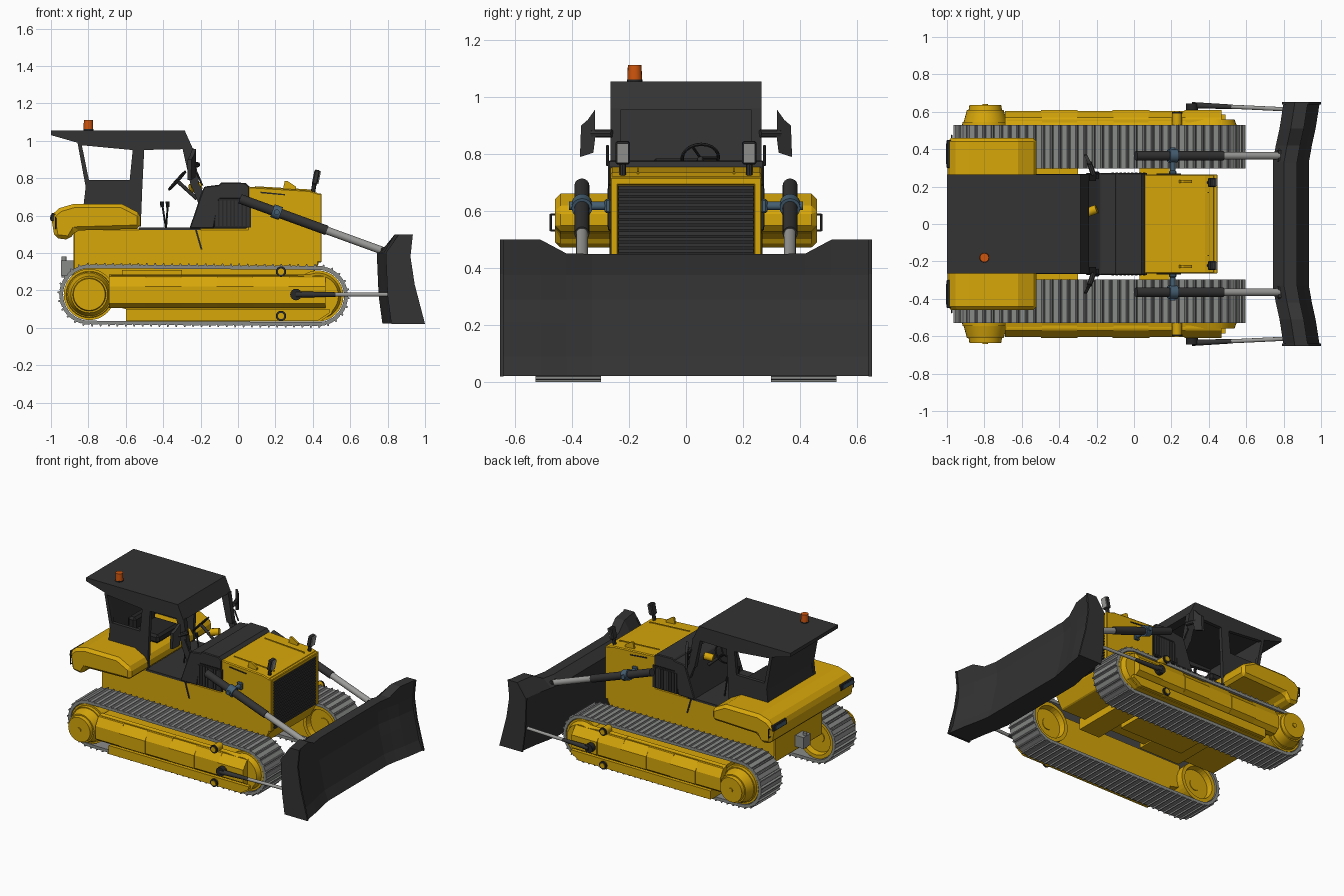
import bpy, bmesh, math
from mathutils import Vector, Matrix

def material(name, c):
    m = bpy.data.materials.new(name)
    m.diffuse_color = (*c, 1)
    return m

YELLOW = material("yellow paint", (0.68, 0.385, 0.003))
DARK = material("dark grey", (0.033, 0.033, 0.034))
BLACK = material("black", (0.02, 0.02, 0.021))
TRACK = material("track steel", (0.25, 0.26, 0.25))
ROD = material("light steel", (0.33, 0.33, 0.32))
BLUE = material("blue grey", (0.06, 0.115, 0.17))
ORANGE = material("beacon orange", (0.62, 0.09, 0.004))

def finish(name, bm, mat, bevel=0):
    bmesh.ops.recalc_face_normals(bm, faces=bm.faces)
    me = bpy.data.meshes.new(name)
    bm.to_mesh(me)
    bm.free()
    me.materials.append(mat)
    ob = bpy.data.objects.new(name, me)
    bpy.context.collection.objects.link(ob)
    if bevel:
        b = ob.modifiers.new("bevel", 'BEVEL')
        b.width, b.segments, b.limit_method = bevel, 1, 'ANGLE'
        b.angle_limit = math.radians(50)
    return ob

def loft(name, rings, mat, bevel=0, closed=False):
    """Skin a list of equal-length point rings; cap the ends unless closed."""
    bm = bmesh.new()
    vs = [[bm.verts.new(p) for p in r] for r in rings]
    n = len(rings[0])
    for k in range(len(vs) if closed else len(vs) - 1):
        a, b = vs[k], vs[(k + 1) % len(vs)]
        for i in range(n):
            j = (i + 1) % n
            bm.faces.new((a[i], a[j], b[j], b[i]))
    if not closed:
        bm.faces.new(vs[0])
        bm.faces.new(vs[-1])
    return finish(name, bm, mat, bevel)

def prism(name, pts, y0, y1, mat, bevel=0):
    """Extrude an (x, z) outline along y."""
    return loft(name, [[(x, y, z) for x, z in pts] for y in (y0, y1)], mat, bevel)

def box(name, lo, hi, mat, bevel=0, tilt=None):
    lo, hi = Vector(lo), Vector(hi)
    bm = bmesh.new()
    bmesh.ops.create_cube(bm, size=1, matrix=Matrix.Diagonal((*[abs(v) for v in hi - lo], 1)))
    ob = finish(name, bm, mat, bevel)
    ob.location = (lo + hi) / 2
    if tilt:
        ob.rotation_euler = tilt
    return ob

def cyl(name, p, q, r, mat, r2=None, n=24):
    p, q = Vector(p), Vector(q)
    d = q - p
    bm = bmesh.new()
    bmesh.ops.create_cone(bm, cap_ends=True, segments=n, radius1=r, radius2=r if r2 is None else r2, depth=d.length)
    for f in bm.faces:
        f.smooth = len(f.verts) == 4 and n > 8
    bmesh.ops.transform(bm, verts=bm.verts, matrix=Matrix.Translation((p + q) / 2) @ d.to_track_quat('Z', 'Y').to_matrix().to_4x4())
    return finish(name, bm, mat)

# --- main body, hood and fenders
prism("chassis_and_hood", [(-0.88, 0.25), (0.38, 0.25), (0.43, 0.34), (0.43, 0.72), (0.38, 0.735), (0.05, 0.755),
                           (0.05, 0.53), (-0.88, 0.53)], -0.265, 0.265, YELLOW, 0.006)
prism("rear_fenders", [(-1.0, 0.6), (-0.955, 0.64), (-0.88, 0.662), (-0.62, 0.662), (-0.52, 0.61), (-0.52, 0.53),
                       (-0.87, 0.52), (-0.9, 0.47), (-0.98, 0.48)], -0.46, 0.46, YELLOW, 0.02)
box("belly_pan", (-0.5, -0.13, 0.2), (0.0, 0.13, 0.26), YELLOW)
box("equalizer_bar", (0.03, -0.31, 0.2), (0.19, 0.31, 0.28), YELLOW)
box("frame_crossmember", (-0.62, -0.3, 0.24), (-0.3, 0.3, 0.31), YELLOW)
box("drawbar_hitch", (-0.945, -0.04, 0.28), (-0.87, 0.04, 0.36), TRACK)
cyl("hitch_pin", (-0.93, 0, 0.27), (-0.93, 0, 0.38), 0.013, TRACK, n=12)

# --- radiator grille with yellow surround
box("grille", (0.425, -0.24, 0.35), (0.434, 0.24, 0.69), BLACK)
for i in range(17):
    box("grille_slat", (0.428, -0.237, 0.355 + i * 0.02), (0.443, 0.237, 0.368 + i * 0.02), DARK)
box("grille_top_frame", (0.42, -0.265, 0.692), (0.447, 0.265, 0.718), YELLOW, 0.004)
for s in (-1, 1):
    box("grille_side_frame", (0.42, s * 0.238, 0.35), (0.447, s * 0.265, 0.7), YELLOW, 0.004)
    # hood details
    prism("hood_rib", [(0.09, 0.75), (0.09, 0.757), (0.4, 0.739), (0.4, 0.73)], s * 0.165, s * 0.172, YELLOW)
    prism("hood_latch", [(0.24, 0.74), (0.25, 0.785), (0.265, 0.785), (0.31, 0.755), (0.31, 0.735)], s * 0.22, s * 0.235, YELLOW)
    prism("hood_vent", [(0.12, 0.72), (0.25, 0.708), (0.25, 0.715), (0.12, 0.728)], s * 0.264, s * 0.269, BLACK)
    prism("side_seam", [(-0.23, 0.525), (-0.22, 0.525), (-0.19, 0.42), (-0.2, 0.42)], s * 0.264, s * 0.269, BLACK)
    # engine side louvres
    box("engine_panel", (-0.125, s * 0.26, 0.535), (0.07, s * 0.272, 0.69), BLACK)
    for i in range(9):
        box("engine_louvre", (-0.12 + i * 0.021, s * 0.265, 0.545), (-0.107 + i * 0.021, s * 0.276, 0.68), DARK)
    # work lamps on the hood
    box("work_lamp", (0.402, s * 0.197, 0.765), (0.432, s * 0.247, 0.845), DARK, 0.006, (0, 0.2, 0))
    box("work_lamp_glass", (0.429, s * 0.202, 0.77), (0.437, s * 0.242, 0.838), ROD, 0, (0, 0.2, 0))
    cyl("lamp_stalk", (0.40, s * 0.222, 0.72), (0.41, s * 0.222, 0.78), 0.012, DARK, n=8)
    # tail lamps
    box("tail_lamp_housing", (-1.0, s * 0.3, 0.57), (-0.97, s * 0.45, 0.612), DARK, 0.004, (0, 0.12, 0))
    box("tail_lamp", (-1.004, s * 0.32, 0.578), (-0.999, s * 0.43, 0.604), BLUE, 0, (0, 0.12, 0))
    cyl("tail_guard", (-0.975, s * 0.474, 0.53), (-0.975, s * 0.474, 0.59), 0.004, DARK, n=8)
    for z in (0.532, 0.588):
        cyl("tail_guard_foot", (-0.975, s * 0.44, z), (-0.975, s * 0.476, z), 0.004, DARK, n=8)

# --- dashboard cowl
prism("cowl", [(-0.26, 0.53), (-0.19, 0.735), (-0.18, 0.755), (-0.1, 0.765), (-0.09, 0.778), (0.04, 0.775), (0.06, 0.755),
               (0.06, 0.69), (-0.1, 0.69), (-0.13, 0.53)], -0.273, 0.273, DARK, 0.005)
box("engine_core", (-0.14, -0.255, 0.52), (0.06, 0.255, 0.7), DARK)
box("cab_floor", (-0.53, -0.267, 0.522), (-0.2, 0.267, 0.537), DARK)

# --- cab: roof, walls and pillars
prism("roof", [(-1.0, 1.055), (-1.0, 1.03), (-0.86, 0.99), (-0.5, 0.99), (-0.3, 0.985), (-0.3, 0.955), (-0.24, 0.955),
               (-0.285, 1.055)], -0.265, 0.265, DARK)
prism("cab_rear_wall", [(-0.86, 1.0), (-0.84, 1.0), (-0.795, 0.74), (-0.81, 0.62), (-0.83, 0.62), (-0.812, 0.74)],
      -0.25, 0.25, DARK)
for s in (-1, 1):
    y0, y1 = s * 0.24, s * 0.265
    prism("rear_pillar", [(-0.86, 1.0), (-0.835, 1.0), (-0.835, 0.976), (-0.795, 0.78), (-0.812, 0.74)], y0, y1, DARK)
    prism("cab_side_panel", [(-0.81, 0.79), (-0.51, 0.79), (-0.52, 0.54), (-0.83, 0.62)], y0, y1, DARK)
    prism("middle_pillar", [(-0.56, 0.98), (-0.5, 0.98), (-0.51, 0.78), (-0.58, 0.78)], y0, y1, DARK)
    prism("roof_header", [(-0.86, 1.0), (-0.835, 0.976), (-0.56, 0.95), (-0.29, 0.955), (-0.27, 1.0)], y0, y1, DARK)
    prism("front_pillar", [(-0.297, 0.96), (-0.238, 0.96), (-0.204, 0.75), (-0.25, 0.75)], s * 0.23, y1, DARK)
    prism("pillar_foot", [(-0.25, 0.76), (-0.2, 0.76), (-0.13, 0.56), (-0.25, 0.53), (-0.21, 0.66)], y0, y1, DARK)
    # mirrors
    cyl("mirror_arm", (-0.215, s * 0.26, 0.872), (-0.24, s * 0.33, 0.872), 0.014, DARK, n=8)
    outline = [(0.285, 0.89), (0.32, 0.955), (0.325, 0.955), (0.325, 0.81), (0.372, 0.79), (0.368, 0.9), (0.32, 0.955)]
    plate = [(0.32, 0.955), (0.345, 0.92), (0.368, 0.9), (0.372, 0.79), (0.325, 0.805), (0.318, 0.86)]
    loft("mirror", [[(x - 0.5 * (y - 0.32), s * y, z) for y, z in plate] for x in (-0.245, -0.225)], DARK)
    cyl("grab_rail", (-0.19, s * 0.275, 0.76), (-0.22, s * 0.275, 0.83), 0.005, DARK, n=8)

# --- operator station
box("seat_cushion", (-0.76, -0.12, 0.65), (-0.54, 0.12, 0.71), BLACK, 0.015)
box("seat_back", (-0.78, -0.12, 0.68), (-0.72, 0.12, 0.785), BLACK, 0.015)
cyl("steering_column", (-0.325, 0.05, 0.785), (-0.22, 0.06, 0.69), 0.01, DARK, n=10)
cyl("steering_hub", (-0.255, 0.06, 0.745), (-0.2, 0.08, 0.755), 0.025, YELLOW, n=10)
axis = Vector((0.105, 0.01, -0.095)).to_track_quat('Z', 'Y')
hub = Vector((-0.325, 0.05, 0.787))
def wheel_ring(a):
    rad = Vector((math.cos(a), math.sin(a), 0))
    return [hub + axis @ (rad * (0.064 + 0.006 * math.cos(t)) + Vector((0, 0, 0.006 * math.sin(t))))
            for t in [k * math.pi / 3 for k in range(6)]]
loft("steering_wheel", [wheel_ring(k * math.pi / 10) for k in range(20)], BLACK, closed=True)
for k in range(3):
    spoke = axis @ Vector((0.064 * math.cos(k * 2.094), 0.064 * math.sin(k * 2.094), 0))
    cyl("steering_spoke", hub, hub + spoke, 0.005, BLACK, n=6)
for y, dx in ((0.12, -0.02), (-0.05, 0.01)):
    cyl("lever", (-0.385, y, 0.53), (-0.385 + dx, y, 0.66), 0.005, BLACK, n=8)
    cyl("lever_knob", (-0.385 + dx, y, 0.645), (-0.387 + dx, y, 0.675), 0.01, BLACK, n=8)

# --- beacon
cyl("beacon_base", (-0.8, -0.18, 1.05), (-0.8, -0.18, 1.062), 0.027, BLACK, n=16)
cyl("beacon", (-0.8, -0.18, 1.06), (-0.8, -0.18, 1.112), 0.026, ORANGE, 0.024, 16)

# --- crawler tracks: lugged belt swept round two wheel centres
A, B = Vector((-0.795, 0.178)), Vector((0.427, 0.17))
D = (B - A).normalized()
N = Vector((-D.y, D.x))
L = (B - A).length
ARC = math.pi * 0.155
def belt(s, r):
    s %= 2 * (L + ARC)
    back = s >= L + ARC
    c, n, d = (B, -N, -D) if back else (A, N, D)
    s -= (L + ARC) * back
    if s < L:
        return c + d * s + n * r
    a = (s - L) / 0.155
    return c + d * L + (n * math.cos(a) + d * math.sin(a)) * r
SHOES = 76
step = 2 * (L + ARC) / SHOES
tread = [((k + f) * step, r) for k in range(SHOES) for f, r in
         ((0, 0.156), (0.08, 0.161), (0.68, 0.161), (0.74, 0.17), (0.88, 0.17), (0.94, 0.161))]
for s in (-1, 1):
    rings = []
    for t, r in tread:
        o, i = belt(t, r), belt(t, 0.14)
        rings.append([(o.x, s * 0.298, o.y), (o.x, s * 0.528, o.y), (i.x, s * 0.528, i.y), (i.x, s * 0.298, i.y)])
    loft("track_belt", rings, TRACK, closed=True)

    # wheels with a recessed inner face, and final drive
    rim = [(0.137, 0.525), (0.137, 0.31), (0.112, 0.31), (0.105, 0.35), (0.03, 0.35), (0.03, 0.525)]
    for nm, c in (("sprocket", A), ("idler", B)):
        loft(nm + "_wheel", [[(c.x + r * math.cos(a), s * y, c.y + r * math.sin(a)) for r, y in rim]
                             for a in [k * math.pi / 16 for k in range(32)]], YELLOW, closed=True)
        cyl(nm + "_axle", (c.x, s * 0.345, c.y), (c.x, s * 0.52, c.y), 0.04, YELLOW)
    for y0, y1, r0, r1 in ((0.52, 0.545, 0.125, 0.122), (0.545, 0.61, 0.116, 0.098), (0.605, 0.635, 0.09, 0.085)):
        cyl("final_drive_hub", (A.x, s * y0, A.y), (A.x, s * y1, A.y), r0, YELLOW, r1, 32)
    cyl("hub_bolt", (A.x, s * 0.63, A.y), (A.x, s * 0.642, A.y), 0.015, YELLOW, n=12)
    cyl("idler_cap", (B.x, s * 0.52, B.y), (B.x, s * 0.56, B.y), 0.125, YELLOW, 0.11, 32)

    # roller frame: inner beam plus overlapping outer guard panels
    prism("roller_frame", [(-0.6, 0.035), (0.44, 0.035), (0.5, 0.075), (0.53, 0.16), (0.5, 0.24), (0.42, 0.27), (0.3, 0.28),
                           (-0.68, 0.28), (-0.68, 0.12), (-0.6, 0.1)], s * 0.36, s * 0.56, YELLOW)
    for k in range(6):
        x0, e = -0.69 + k * 0.192, 0.006 * (k % 2)
        section = [(0.53, 0.285), (0.57, 0.275 - e), (0.603 + e, 0.22), (0.603 + e, 0.13), (0.57, 0.105), (0.53, 0.105)]
        loft("guard_panel", [[(x, s * y, z) for y, z in section] for x in (x0, x0 + 0.197)], YELLOW)
    prism("lower_guard", [(-0.6, 0.04), (0.43, 0.04), (0.49, 0.08), (0.49, 0.1), (-0.6, 0.1)], s * 0.55, s * 0.585, YELLOW)
    for z in (0.3, 0.063):
        cyl("guide_roller", (0.23, s * 0.53, z), (0.23, s * 0.592, z), 0.026, YELLOW, n=16)
        cyl("guide_roller_ring", (0.23, s * 0.59, z), (0.23, s * 0.6, z), 0.028, BLACK, n=16)
        cyl("guide_roller_cap", (0.23, s * 0.595, z), (0.23, s * 0.604, z), 0.017, YELLOW, n=16)

    # blade push arms
    cyl("push_arm_pivot", (0.31, s * 0.59, 0.178), (0.31, s * 0.645, 0.178), 0.031, BLACK, n=16)
    cyl("push_arm_barrel", (0.31, s * 0.635, 0.178), (0.52, s * 0.627, 0.178), 0.017, DARK, 0.012, 16)
    cyl("push_arm_rod", (0.5, s * 0.628, 0.178), (0.84, s * 0.612, 0.178), 0.011, ROD, n=16)

    # lift cylinders
    P, Q = Vector((0.01, s * 0.365, 0.69)), Vector((0.82, s * 0.365, 0.395))
    at = lambda t: P.lerp(Q, t)
    cyl("lift_barrel", at(0), at(0.575), 0.026, DARK)
    cyl("lift_rod", at(0.57), at(1), 0.021, ROD)
    cyl("lift_collar", at(0.215), at(0.27), 0.036, BLUE)
    c = at(0.243)
    cyl("lift_trunnion", (c.x, s * 0.26, c.z), (c.x, s * 0.41, c.z), 0.015, BLUE, n=16)
    box("trunnion_block", (c.x - 0.02, s * 0.262, c.z - 0.025), (c.x + 0.02, s * 0.285, c.z + 0.025), BLUE, 0.006)
    box("lift_bracket", (0.765, s * 0.33, 0.36), (0.83, s * 0.4, 0.43), DARK, 0.008)

# --- blade: one section lofted across the width, wings set forward and higher
def blade_section(y, dx, top):
    pts = [(0.93, top), (0.917, 0.377), (0.922, 0.29), (0.94, 0.21), (0.965, 0.09), (0.993, 0.022),
           (0.83, 0.022), (0.81, 0.17), (0.80, 0.4), (0.86, top)]
    return [(x + dx, y, z) for x, z in pts]
half = [(0.65, 0, 0.5), (0.51, -0.022, 0.5), (0.42, -0.042, 0.452), (0.33, -0.058, 0.45)]
loft("blade", [blade_section(-y, d, t) for y, d, t in half] + [blade_section(y, d, t) for y, d, t in half[::-1]], DARK)
for s in (-1, 1):
    prism("blade_end_plate", [(0.86, 0.5), (0.935, 0.5), (0.922, 0.38), (0.945, 0.23), (1.0, 0.02), (0.82, 0.02), (0.8, 0.17),
                              (0.79, 0.4)], s * 0.64, s * 0.653, DARK)
